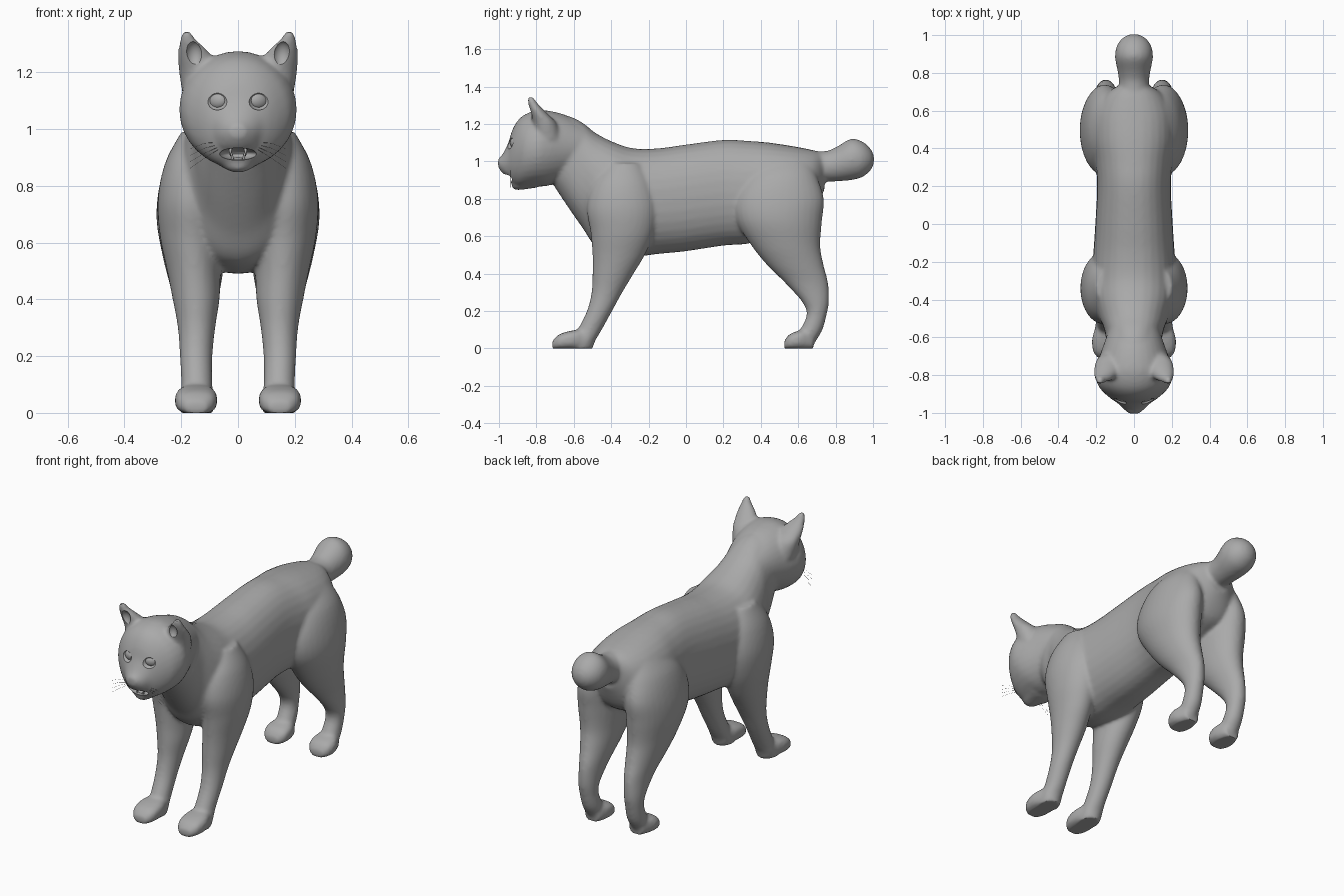
import bpy, bmesh, math
from mathutils import Vector, Matrix

cube = bpy.data.objects.get("Cube")
if cube:
    bpy.data.objects.remove(cube, do_unlink=True)

grey = bpy.data.materials.new("plain grey")
grey.use_nodes = True
grey.diffuse_color = (0.4, 0.4, 0.4, 1)
shader = next(n for n in grey.node_tree.nodes if n.type == "BSDF_PRINCIPLED")
shader.inputs["Base Color"].default_value = grey.diffuse_color
shader.inputs["Roughness"].default_value = 0.7

SEGMENTS = 32


def smooth_rings(rings, steps=5):
    """Fill in extra rings along a flowing curve through the given ones."""
    pts = [Vector(r) for r in rings]
    pts = [pts[0]] + pts + [pts[-1]]
    out = []
    for a, b, c, d in zip(pts, pts[1:], pts[2:], pts[3:]):
        for i in range(steps):
            t = i / steps
            out.append(b + 0.5 * t * ((c - a) + t * ((2 * a - 5 * b + 4 * c - d)
                                                     + t * (3 * (b - c) + d - a))))
    return out + [pts[-1]]


def loft(bm, axis, rings, side=1, power=2.0):
    """Closed tube; each ring is position, x low, x high, other low, other high."""
    loops = []
    for pos, x0, x1, o0, o1 in smooth_rings(rings):
        loop = []
        for k in range(SEGMENTS):
            a = math.tau * k / SEGMENTS
            c, s = (math.copysign(abs(f(a)) ** (2 / power), f(a)) for f in (math.cos, math.sin))
            x = side * ((x0 + x1) / 2 + (x1 - x0) / 2 * c)
            o = (o0 + o1) / 2 + (o1 - o0) / 2 * s
            loop.append(bm.verts.new((x, pos, o) if axis == "y" else (x, o, pos)))
        loops.append(loop)
    for low, high in zip(loops, loops[1:]):
        for k in range(SEGMENTS):
            n = (k + 1) % SEGMENTS
            bm.faces.new((low[k], low[n], high[n], high[k]))
    bm.faces.new(loops[0])
    bm.faces.new(loops[-1])


def centred(rings):
    """Rings given as y, half width, bottom, top."""
    return [(y, -w, w, low, high) for y, w, low, high in rings]


def ellipsoid(bm, centre, radii, yaw=0.0):
    matrix = (Matrix.Translation(centre) @ Matrix.Rotation(yaw, 4, "Z")
              @ Matrix.Diagonal((*radii, 1)))
    bmesh.ops.create_uvsphere(bm, u_segments=28, v_segments=16, radius=1, matrix=matrix)


def finish(bm, name):
    bmesh.ops.recalc_face_normals(bm, faces=bm.faces)
    mesh = bpy.data.meshes.new(name)
    bm.to_mesh(mesh)
    bm.free()
    mesh.materials.append(grey)
    mesh.shade_smooth()
    obj = bpy.data.objects.new(name, mesh)
    bpy.context.collection.objects.link(obj)
    return obj


# Trunk and neck
skin = bmesh.new()
loft(skin, "y", centred([
    (-0.70, 0.12, 0.86, 1.25), (-0.62, 0.145, 0.74, 1.24), (-0.55, 0.16, 0.64, 1.205),
    (-0.48, 0.19, 0.54, 1.15), (-0.38, 0.22, 0.50, 1.10), (-0.28, 0.225, 0.49, 1.07),
    (-0.15, 0.215, 0.505, 1.07), (0, 0.205, 0.52, 1.09), (0.2, 0.195, 0.55, 1.115),
    (0.33, 0.205, 0.56, 1.11), (0.45, 0.22, 0.60, 1.10), (0.58, 0.21, 0.66, 1.08),
    (0.68, 0.16, 0.72, 1.06), (0.74, 0.07, 0.85, 1.04)]), power=2.2)

# Bobbed tail
loft(skin, "y", centred([
    (0.62, 0.09, 0.88, 1.06), (0.74, 0.08, 0.89, 1.055), (0.80, 0.085, 0.893, 1.075),
    (0.88, 0.1, 0.9, 1.12), (0.94, 0.092, 0.915, 1.108), (0.985, 0.06, 0.95, 1.07),
    (1.005, 0.02, 0.99, 1.03)]))

# Skull, muzzle and lower jaw
loft(skin, "y", centred([
    (-0.55, 0.13, 0.95, 1.20), (-0.65, 0.165, 0.90, 1.25), (-0.74, 0.197, 0.87, 1.272),
    (-0.80, 0.207, 0.865, 1.272), (-0.86, 0.187, 0.86, 1.252), (-0.90, 0.152, 0.86, 1.218),
    (-0.93, 0.115, 0.88, 1.165), (-0.95, 0.085, 0.91, 1.10), (-0.98, 0.055, 0.935, 1.04),
    (-1.005, 0.025, 0.97, 1.015)]))
loft(skin, "y", centred([
    (-0.93, 0.025, 0.86, 0.895), (-0.90, 0.05, 0.847, 0.9), (-0.8, 0.08, 0.86, 0.92)]))
ellipsoid(skin, (0, -0.988, 0.998), (0.03, 0.016, 0.018))


def paw(side, toe, length):
    loft(skin, "y", [(toe + f * length, a, b, -0.004, top) for f, a, b, top in (
        (0, 0.11, 0.185, 0.04), (0.18, 0.08, 0.215, 0.075), (0.5, 0.073, 0.222, 0.095),
        (0.8, 0.085, 0.205, 0.10), (1, 0.10, 0.19, 0.07))], side, power=2.8)


for side in (-1, 1):
    # Shoulder and front leg
    loft(skin, "z", [
        (-0.003, 0.09, 0.20, -0.63, -0.50), (0.04, 0.085, 0.207, -0.62, -0.485),
        (0.1, 0.09, 0.20, -0.58, -0.45), (0.2, 0.09, 0.205, -0.53, -0.395),
        (0.3, 0.08, 0.212, -0.505, -0.34), (0.4, 0.065, 0.23, -0.50, -0.28),
        (0.5, 0.06, 0.25, -0.50, -0.22), (0.62, 0.05, 0.275, -0.51, -0.17),
        (0.75, 0.04, 0.283, -0.53, -0.15), (0.88, 0.05, 0.257, -0.50, -0.18),
        (0.99, 0.08, 0.20, -0.42, -0.24)], side)
    paw(side, -0.715, 0.205)
    # Haunch and hind leg
    loft(skin, "z", [
        (-0.003, 0.10, 0.19, 0.56, 0.67), (0.04, 0.095, 0.20, 0.57, 0.695),
        (0.1, 0.095, 0.20, 0.61, 0.73), (0.18, 0.10, 0.20, 0.645, 0.752),
        (0.25, 0.095, 0.205, 0.62, 0.764), (0.35, 0.08, 0.215, 0.53, 0.76),
        (0.45, 0.06, 0.24, 0.43, 0.735), (0.55, 0.045, 0.265, 0.35, 0.718),
        (0.68, 0.03, 0.287, 0.27, 0.727), (0.8, 0.03, 0.277, 0.26, 0.737),
        (0.92, 0.03, 0.24, 0.32, 0.70), (1.01, 0.03, 0.17, 0.40, 0.66)], side)
    paw(side, 0.525, 0.155)
    # Ear
    loft(skin, "z", [
        (1.12, 0.07, 0.195, -0.81, -0.67), (1.2, 0.06, 0.208, -0.82, -0.69),
        (1.25, 0.085, 0.212, -0.83, -0.735), (1.29, 0.12, 0.21, -0.84, -0.775),
        (1.32, 0.152, 0.203, -0.846, -0.80), (1.345, 0.168, 0.195, -0.85, -0.815)], side)
    # Whisker pad
    ellipsoid(skin, (side * 0.032, -0.942, 0.955), (0.038, 0.034, 0.03))

body = finish(skin, "body")

# Hollows for the mouth, eye sockets and ears
hollows = bmesh.new()
ellipsoid(hollows, (0, -0.95, 0.912), (0.066, 0.09, 0.022))
for side in (-1, 1):
    ellipsoid(hollows, (side * 0.073, -0.945, 1.10), (0.039, 0.022, 0.033), side * 0.45)
    ellipsoid(hollows, (side * 0.155, -0.853, 1.262), (0.034, 0.04, 0.05), side * 0.2)
cutter = finish(hollows, "hollow_cutter")
cutter.hide_render = True

# Fuse the parts, soften the joins, then carve
fuse = body.modifiers.new("fuse", "REMESH")
fuse.mode = "VOXEL"
fuse.voxel_size = 0.01
soften = body.modifiers.new("soften", "SMOOTH")
soften.factor = 0.5
soften.iterations = 8
carve = body.modifiers.new("carve", "BOOLEAN")
carve.operation = "DIFFERENCE"
carve.solver = "EXACT"
carve.object = cutter
bpy.ops.object.select_all(action="DESELECT")
bpy.context.view_layer.objects.active = body
body.select_set(True)
for modifier in list(body.modifiers):
    bpy.ops.object.modifier_apply(modifier=modifier.name)
bpy.data.objects.remove(cutter, do_unlink=True)
for vert in body.data.vertices:
    vert.co.z = max(vert.co.z, 0)
bpy.ops.object.shade_smooth_by_angle(angle=math.radians(40))

# Eyes
for side, label in ((-1, "right_eye"), (1, "left_eye")):
    bm = bmesh.new()
    ellipsoid(bm, (side * 0.072, -0.916, 1.10), (0.035, 0.021, 0.029), side * 0.45)
    finish(bm, label)

# Tongue
bm = bmesh.new()
ellipsoid(bm, (0, -0.885, 0.892), (0.03, 0.035, 0.008))
finish(bm, "tongue")

# Fangs, upper pair pointing down and lower pair pointing up
bm = bmesh.new()
for side in (-1, 1):
    for x, z, turn in ((0.027, 0.918, math.pi), (0.02, 0.9, 0)):
        bmesh.ops.create_cone(
            bm, segments=10, radius1=0.007, radius2=0.001, depth=0.03, cap_ends=True,
            matrix=Matrix.Translation((side * x, -0.918, z)) @ Matrix.Rotation(turn, 4, "X"))
finish(bm, "fangs")

# Whiskers
curve = bpy.data.curves.new("whiskers", "CURVE")
curve.dimensions = "3D"
curve.bevel_depth = 0.0005
curve.bevel_resolution = 0
curve.materials.append(grey)
for side in (-1, 1):
    for row in range(4):
        path = ((0.055, 0.955), (0.12, 0.95 - 0.012 * row), (0.17, 0.93 - 0.017 * row))
        spline = curve.splines.new("POLY")
        spline.points.add(len(path) - 1)
        for point, (x, z) in zip(spline.points, path):
            point.co = (side * x, -0.94, z - 0.006 * row, 1)
bpy.context.collection.objects.link(bpy.data.objects.new("whiskers", curve))
